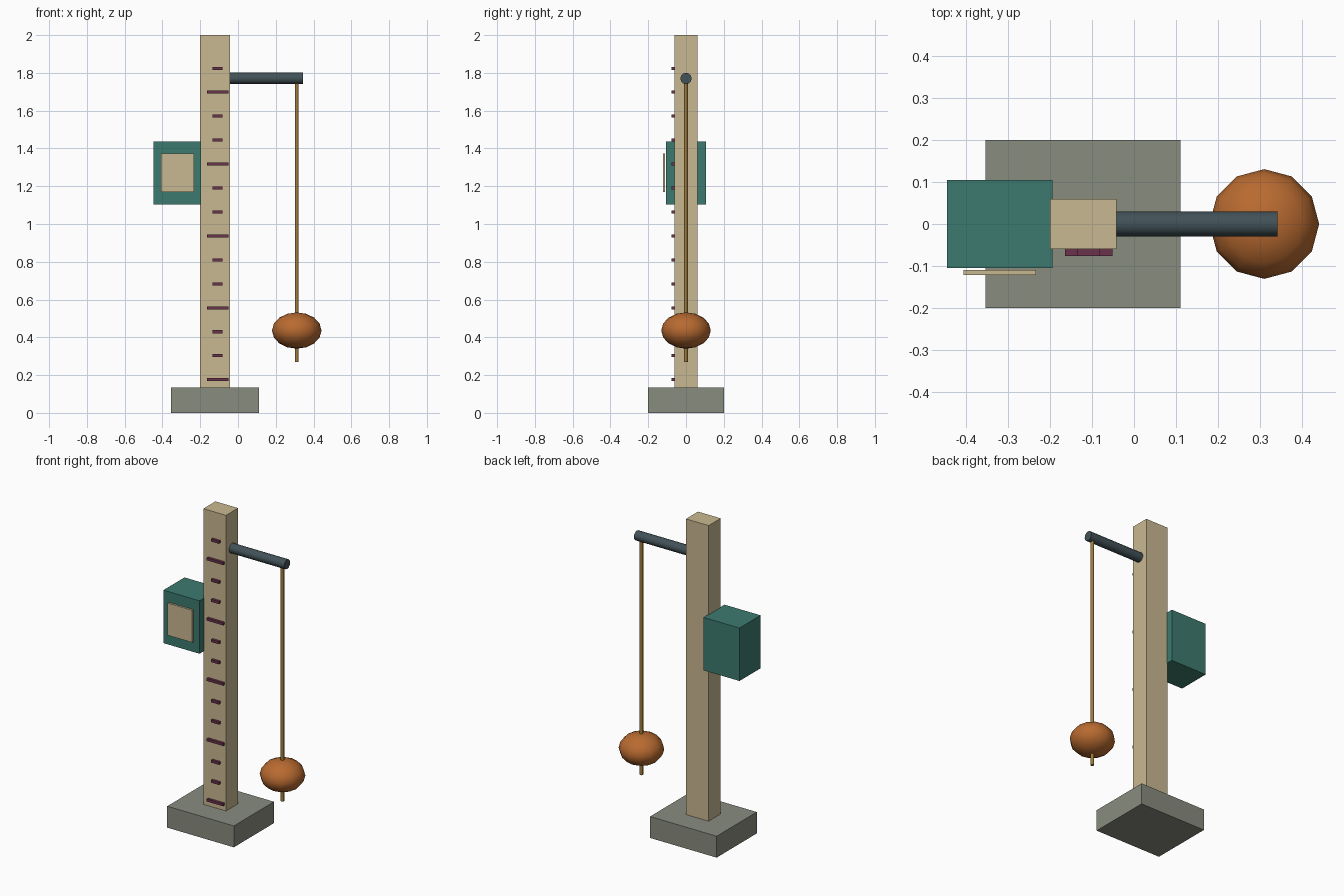
import bpy, math

if "Cube" in bpy.data.objects:
    bpy.data.objects.remove(bpy.data.objects["Cube"])


def mat(name, r, g, b):
    lin = [((c / 255 + 0.055) / 1.055) ** 2.4 for c in (r, g, b)]
    m = bpy.data.materials.new(name)
    m.diffuse_color = (*lin, 1)
    m.use_nodes = True
    m.node_tree.nodes["Principled BSDF"].inputs["Base Color"].default_value = m.diffuse_color
    return m


STONE = mat("grey stone", 137, 140, 127)
WOOD = mat("pale wood", 201, 185, 145)
TEAL = mat("teal paint", 60, 122, 110)
IRON = mat("dark iron", 66, 82, 88)
ROPE = mat("tan rope", 160, 122, 58)
RUST = mat("orange float", 184, 106, 48)
MARK = mat("maroon mark", 106, 50, 76)


def finish(name, material, smooth=False):
    ob = bpy.context.object
    ob.name = name
    ob.data.materials.append(material)
    bpy.ops.object.transform_apply(location=False, rotation=True, scale=True)
    if smooth:
        bpy.ops.object.shade_smooth_by_angle(angle=math.radians(50))
    return ob


def box(name, x, y, z, material):
    """Box from (min, max) ranges."""
    bpy.ops.mesh.primitive_cube_add(size=1, location=[sum(r) / 2 for r in (x, y, z)])
    bpy.context.object.scale = [r[1] - r[0] for r in (x, y, z)]
    return finish(name, material)


def rod(name, loc, radius, length, sides, material, rot=(0, 0, 0)):
    bpy.ops.mesh.primitive_cylinder_add(vertices=sides, radius=radius, depth=length,
                                        location=loc, rotation=rot)
    return finish(name, material, True)


# foot and post
box("base", (-0.354, 0.111), (-0.2, 0.2), (0, 0.135), STONE)
box("post", (-0.2, -0.042), (-0.06, 0.06), (0.135, 2.0), WOOD)

# scale marks on the post front, every third one long
for i in range(14):
    z = 0.176 + 0.1268 * i
    half = 0.057 if i % 3 == 0 else 0.027
    box("scale_mark", (-0.108 - half, -0.108 + half), (-0.076, -0.06),
        (z - 0.008, z + 0.008), MARK)

# side box with its front panel
box("instrument_box", (-0.447, -0.195), (-0.105, 0.105), (1.103, 1.437), TEAL)
box("box_panel", (-0.407, -0.234), (-0.122, -0.11), (1.17, 1.373), WOOD)

# arm, hanging rope and float
rod("arm", (0.1505, 0, 1.771), 0.03, 0.385, 12, IRON, (0, math.pi / 2, 0))
rod("hanging_rope", (0.311, 0, 1.02), 0.0105, 1.5, 8, ROPE)
bpy.ops.mesh.primitive_uv_sphere_add(segments=12, ring_count=8, radius=1,
                                     location=(0.311, 0, 0.436))
bpy.context.object.scale = (0.131, 0.131, 0.096)
finish("float", RUST, True)
